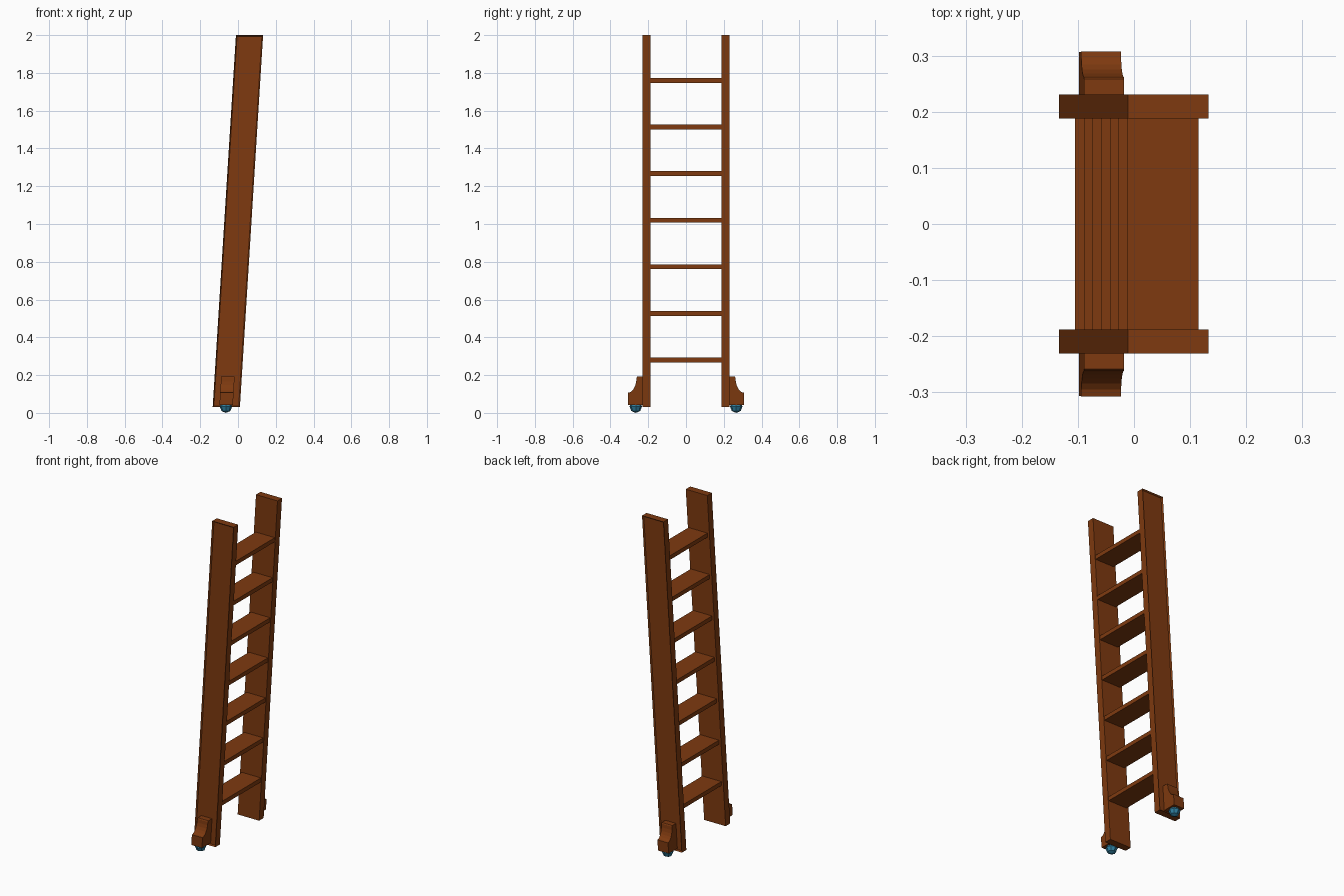
import bpy, bmesh, math
from mathutils import Matrix

if "Cube" in bpy.data.objects:
    bpy.data.objects.remove(bpy.data.objects["Cube"])


def material(name, rgb):
    m = bpy.data.materials.new(name)
    m.diffuse_color = (*rgb, 1)
    m.use_nodes = True
    m.node_tree.nodes["Principled BSDF"].inputs["Base Color"].default_value = m.diffuse_color
    return m


WOOD = material("brown_wood", (0.21, 0.042, 0.005))
BLUE = material("blue_metal", (0.03, 0.22, 0.36))
Z0, Z1 = 0.03, 2.0
LEAN = 0.123 / (Z1 - Z0)          # sideways shift per unit of height


def lean(z):
    return (z - Z0) * LEAN


def finish(bm, name, mat, mirrored=False):
    bmesh.ops.recalc_face_normals(bm, faces=bm.faces)
    me = bpy.data.meshes.new(name)
    bm.to_mesh(me)
    bm.free()
    me.materials.append(mat)
    ob = bpy.data.objects.new(name, me)
    bpy.context.collection.objects.link(ob)
    if mirrored:
        mod = ob.modifiers.new("mirror", 'MIRROR')
        mod.use_axis = (False, True, False)
        mod.use_mirror_merge = False
    return ob


def leaning_prism(profile, x0, x1):
    """Extrude a (y, z) profile from x0 to x1, sheared along the ladder's lean."""
    bm = bmesh.new()
    a = [bm.verts.new((x0 + lean(z), y, z)) for y, z in profile]
    b = [bm.verts.new((x1 + lean(z), y, z)) for y, z in profile]
    bm.faces.new(a)
    bm.faces.new(b[::-1])
    n = len(profile)
    for i in range(n):
        j = (i + 1) % n
        bm.faces.new((a[i], b[i], b[j], a[j]))
    bmesh.ops.recalc_face_normals(bm, faces=bm.faces)
    return bm


# Side rails with a shallow recessed panel on the outer face
bm = leaning_prism([(0.188, Z0), (0.231, Z0), (0.231, Z1), (0.188, Z1)], -0.134, 0.010)
bm.normal_update()
outer = [f for f in bm.faces if f.normal.y > 0.9]
bmesh.ops.inset_region(bm, faces=outer, thickness=0.009, depth=0)
for v in outer[0].verts:
    v.co.y -= 0.008
finish(bm, "side_rails", WOOD, True)

# Seven level rungs, stepping along the lean
for i in range(7):
    z = 0.28 + i * 0.2467
    bm = bmesh.new()
    bmesh.ops.create_cube(bm, size=1, matrix=Matrix.Translation((-0.0415 + i * 0.0155, 0, z))
                          @ Matrix.Diagonal((0.127, 0.38, 0.025, 1)))
    finish(bm, f"rung_{i + 1}", WOOD)

# Outrigger feet with a concave shoulder
arc = [(0.307 - 0.045 * math.sin(t), 0.187 - 0.08 * math.cos(t))
       for t in [math.pi / 2 * k / 6 for k in range(7)]]
bm = leaning_prism([(0.222, 0.043), (0.306, 0.043)] + arc + [(0.258, 0.192), (0.222, 0.192)],
                   -0.099, -0.028)
finish(bm, "feet", WOOD, True)

# Low-poly caster balls under the feet
bm = bmesh.new()
bmesh.ops.create_uvsphere(bm, u_segments=8, v_segments=4, radius=0.033,
                          matrix=Matrix.Translation((-0.064, 0.266, 0.033)))
finish(bm, "casters", BLUE, True)
